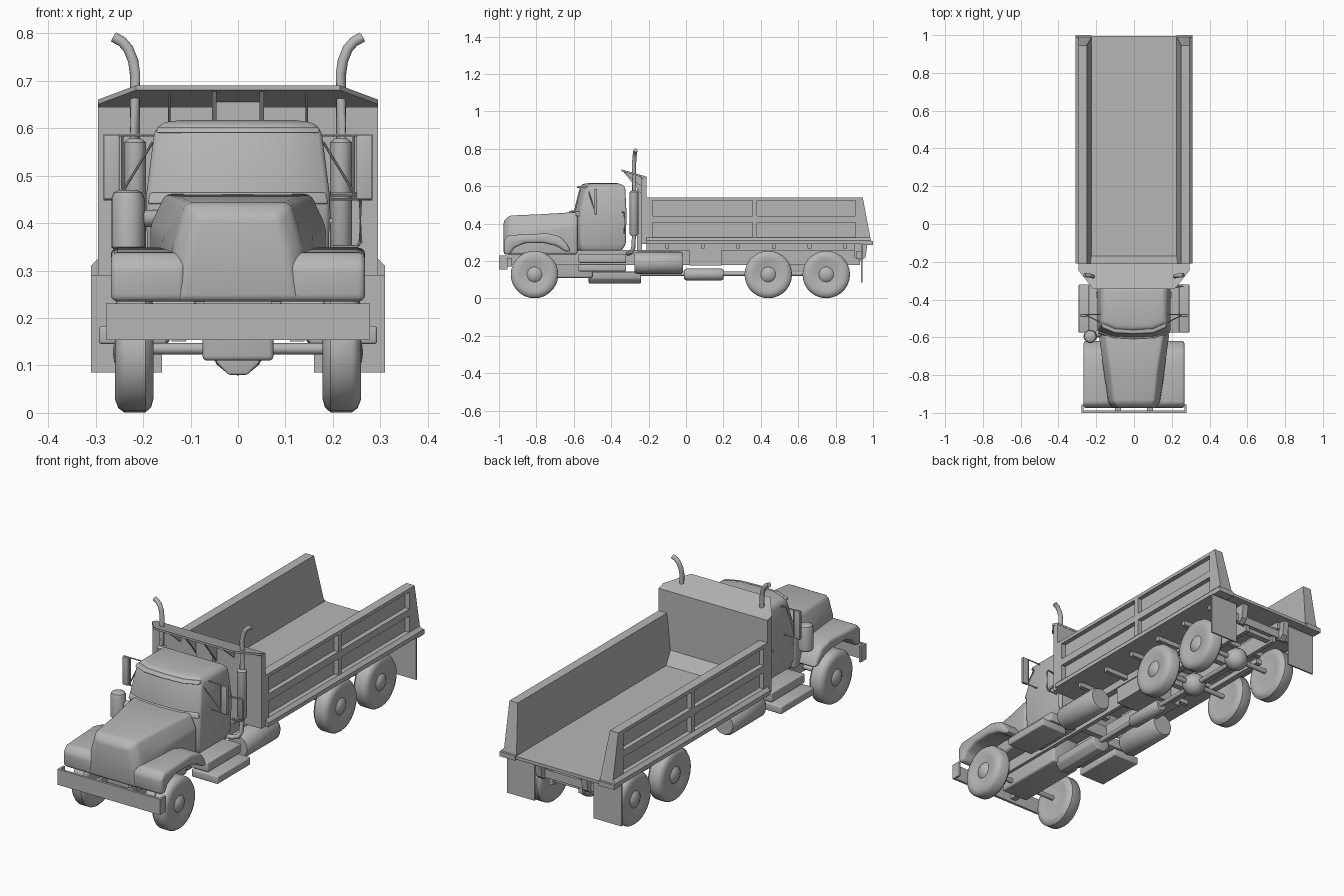
import bpy, bmesh, math
from mathutils import Vector

old = bpy.data.objects.get("Cube")
if old:
    bpy.data.objects.remove(old, do_unlink=True)

GREY = (0.47, 0.47, 0.47, 1)
paint = bpy.data.materials.new("plain grey")
paint.use_nodes = True
paint.diffuse_color = GREY
paint.node_tree.nodes["Principled BSDF"].inputs["Base Color"].default_value = GREY


def loft(name, sections, bevel=0.0, mirror=False, segments=3):
    """Skin matching closed sections, cap the ends, round the creases."""
    bm = bmesh.new()
    rings = [[bm.verts.new(p) for p in s] for s in sections]
    n = len(rings[0])
    for a, b in zip(rings, rings[1:]):
        for i in range(n):
            j = (i + 1) % n
            bm.faces.new((a[i], a[j], b[j], b[i]))
    bm.faces.new(rings[0][::-1])
    bm.faces.new(rings[-1])
    bmesh.ops.recalc_face_normals(bm, faces=bm.faces[:])
    if bevel:
        creases = [e for e in bm.edges if e.calc_face_angle(0) > 0.35]
        bmesh.ops.bevel(bm, geom=creases, offset=bevel, segments=segments,
                        profile=0.5, affect='EDGES', clamp_overlap=True)
    for f in bm.faces:
        f.smooth = True
    for e in bm.edges:
        e.smooth = e.calc_face_angle(0) < math.radians(38)
    mesh = bpy.data.meshes.new(name)
    bm.to_mesh(mesh)
    bm.free()
    mesh.materials.append(paint)
    ob = bpy.data.objects.new(name, mesh)
    bpy.context.collection.objects.link(ob)
    if mirror:
        ob.modifiers.new("both sides", 'MIRROR').use_clip = False
    return ob


def prism(name, profile, x0, x1, **kw):
    """Side profile of (y, z) points extruded across x."""
    return loft(name, [[(x, y, z) for y, z in profile] for x in (x0, x1)], **kw)


def box(name, x0, x1, y0, y1, z0, z1, **kw):
    return prism(name, [(y0, z0), (y1, z0), (y1, z1), (y0, z1)], x0, x1, **kw)


def tube(name, path, radii, sides=16, axis=None, **kw):
    """Round sections along a path, with one radius or one per point."""
    pts = [Vector(p) for p in path]
    if not isinstance(radii, (list, tuple)):
        radii = [radii] * len(pts)
    rings = []
    for i, (p, r) in enumerate(zip(pts, radii)):
        t = Vector(axis) if axis else pts[min(i + 1, len(pts) - 1)] - pts[max(i - 1, 0)]
        q = t.to_track_quat('Z', 'Y')
        rings.append([p + q @ Vector((r * math.cos(a), r * math.sin(a), 0))
                      for a in (math.tau * k / sides for k in range(sides))])
    return loft(name, rings, **kw)


# Wheels, axles and differentials
tyre = [(.178, .03), (.182, .085), (.178, .098), (.183, .116), (.195, .127), (.24, .127),
        (.252, .118), (.259, .1), (.257, .08), (.249, .04), (.254, .034), (.261, .02), (.263, .006)]
for label, y in (("front", -.81), ("middle", .44), ("rear", .75)):
    tube(label + "_wheels", [(x, y, .128) for x, r in tyre], [r for x, r in tyre],
         sides=28, axis=(1, 0, 0), mirror=True)
    tube(label + "_axle", [(-.2, y, .135), (.2, y, .135)], .012)
    if label != "front":
        tube(label + "_differential", [(x * .055, y, .135) for x in (-1, -.8, -.4, 0, .4, .8, 1)],
             [.015, .034, .052, .056, .052, .034, .015])

# Chassis and drive line
box("chassis_rail", .07, .09, -.95, .93, .18, .26, mirror=True)
for i, y in enumerate((-.9, -.3, .3, .6, .9)):
    box("cross_member_%d" % i, -.07, .07, y - .015, y + .015, .19, .25)
tube("drive_shaft", [(0, -.5, .132), (0, .75, .132)], .011)
tube("transfer_case", [(0, -.01, .128), (0, .005, .128), (0, .185, .128), (0, .2, .128)],
     [.025, .033, .033, .025])
box("engine_block", -.075, .075, -.88, -.5, .11, .3, bevel=.01)
loft("gearbox", [[(-.05, y, .14), (-.045, y, .105), (-.02, y, .08), (.02, y, .08),
                  (.045, y, .105), (.05, y, .14)] for y in (-.52, -.24)], bevel=.005)
box("hydraulic_box", -.12, .12, .02, .19, .175, .26)
box("leaf_spring", .11, .14, .42, .77, .15, .175, mirror=True)

# Fuel tanks and cab steps
tube("fuel_tank", [(.19, y, .19) for y in (-.275, -.262, -.03, -.017)],
     [.052, .06, .06, .052], sides=24, mirror=True)
box("upper_step", .09, .24, -.575, -.32, .19, .235, bevel=.004, mirror=True)
box("lower_step", .15, .293, -.575, -.32, .145, .183, bevel=.006, mirror=True)

# Front bumper with returned ends
box("bumper", -.278, .278, -1, -.988, .154, .23)
box("bumper_end", .268, .278, -.99, -.955, .154, .23, mirror=True)
box("bumper_bracket", .07, .1, -.99, -.93, .17, .215, mirror=True)

# Hood and fenders
def hood_ring(y, a, b, c, shoulder, top):
    return [(-a, y, .235), (-b, y, shoulder), (-c, y, top),
            (c, y, top), (b, y, shoulder), (a, y, .235)]

loft("hood", [hood_ring(-.975, .125, .105, .085, .35, .415),
              hood_ring(-.945, .15, .135, .11, .355, .443),
              hood_ring(-.78, .16, .16, .125, .37, .45),
              hood_ring(-.58, .185, .187, .155, .395, .462)], bevel=.014)
prism("fender", [(-.972, .235), (-.975, .31), (-.95, .338), (-.74, .348), (-.67, .33),
                 (-.635, .29), (-.615, .25), (-.645, .25), (-.69, .28), (-.76, .296),
                 (-.86, .296), (-.92, .27), (-.94, .235)],
      .11, .268, bevel=.014, mirror=True)

# Cab with curved windshield, visor and cowl
def cab_ring(z, w, front, back):
    return [(-w, front + .035, z), (-.6 * w, front + .006, z), (0, front, z),
            (.6 * w, front + .006, z), (w, front + .035, z), (w, back, z), (-w, back, z)]

loft("cab", [cab_ring(.255, .18, -.59, -.345), cab_ring(.29, .19, -.6, -.322),
             cab_ring(.455, .194, -.602, -.318), cab_ring(.595, .176, -.568, -.325),
             cab_ring(.612, .158, -.552, -.345), cab_ring(.617, .12, -.52, -.37)], bevel=.01)
loft("sun_visor", [cab_ring(.59, .172, -.585, -.52), cab_ring(.602, .17, -.578, -.52)], bevel=.003)
loft("cowl", [cab_ring(.44, .19, -.615, -.5), cab_ring(.464, .186, -.608, -.5)], bevel=.005)
box("door_handle", .19, .2, -.39, -.36, .4, .41, mirror=True)

# Mirrors and their brackets
box("mirror", .25, .283, -.492, -.476, .45, .585, bevel=.003, mirror=True)
for label, z in (("upper", .585), ("lower", .45)):
    tube(label + "_mirror_arm", [(.17, -.48, z), (.283, -.48, z)], .003, sides=8, mirror=True)
tube("mirror_brace", [(.18, -.52, .57), (.25, -.484, .455)], .003, sides=8, mirror=True)
tube("mirror_post", [(.244, -.484, .45), (.244, -.484, .585)], .003, sides=8, mirror=True)

# Air cleaner, on the right side only
tube("air_cleaner", [(-.232, -.595, z) for z in (.345, .35, .452, .464, .47)],
     [.031, .035, .035, .03, .018], sides=20)
tube("air_intake", [(-.232, -.595, .41), (-.17, -.575, .41)], .018)

# Exhaust stacks
tube("muffler", [(.217, -.278, z) for z in (.335, .345, .57, .578)],
     [.016, .023, .023, .013], mirror=True)
tube("exhaust_pipe", [(.217, -.278, .57), (.217, -.278, .715), (.221, -.276, .742),
                      (.231, -.274, .767), (.244, -.272, .782), (.262, -.27, .792)],
     .011, mirror=True)
tube("exhaust_elbow", [(.217, -.278, .34), (.215, -.282, .27), (.205, -.29, .25),
                       (.18, -.3, .242), (.1, -.31, .24)], .011, mirror=True)
tube("grab_rail", [(.195, -.34, .46), (.25, -.33, .46), (.258, -.33, .45),
                   (.258, -.33, .36), (.25, -.33, .35), (.2, -.33, .35)], .004, sides=8)

# Dump bed: floor, leaning side walls, outer ribs
def rear_y(z):
    return .945 + (.54 - z) * .19

def wall(name, section, front=-.21, rear=None):
    """Bar of (x, z) section whose back end follows the sloping tail."""
    loft(name, [[(x, front, z) for x, z in section],
                [(x, rear or rear_y(z), z) for x, z in section]], mirror=True)

def rib(name, x0, x1, z0, z1):
    wall(name, [(x0, z0), (x1, z0), (x1, z1), (x0, z1)])

box("bed_floor", -.25, .25, -.22, .995, .29, .305)
wall("bed_side", [(.225, .3), (.25, .54), (.272, .54), (.272, .29)])
rib("top_rail", .268, .295, .523, .54)
rib("middle_rail", .268, .295, .405, .44)
wall("bottom_rail", [(.25, .29), (.31, .29), (.31, .31), (.295, .325), (.25, .325)])
box("tail_corner", .225, .31, .95, 1, .285, .308, mirror=True)
box("front_rib", .268, .295, -.21, -.18, .3, .54, mirror=True)
box("centre_rib", .268, .295, .355, .38, .3, .54, mirror=True)
prism("rear_rib", [(.905, .3), (rear_y(.3), .3), (rear_y(.54), .54), (.905, .54)],
      .268, .295, mirror=True)
box("bed_sill", .095, .125, -.21, .94, .255, .292, mirror=True)
for i in range(6):
    y = -.1 + .19 * i
    box("floor_bearer_%d" % i, -.25, .25, y - .01, y + .01, .268, .292)

# Headboard and cab guard
box("headboard", -.295, .295, -.24, -.21, .29, .645)
prism("headboard_foot", [(-.215, .3), (-.215, .37), (-.165, .3)], -.24, .24)
box("headboard_post", -.045, .045, -.262, -.235, .26, .655)
loft("cab_guard", [[(-.295, -.208, z), (.295, -.208, z), (.295, -.245, z + .01),
                    (.215, -.345, z + .04), (-.215, -.345, z + .04), (-.295, -.245, z + .01)]
                   for z in (.64, .65)])
prism("guard_gusset", [(-.24, .6), (-.24, .65), (-.335, .678)], .142, .148, mirror=True)
prism("guard_centre_gusset", [(-.24, .56), (-.24, .65), (-.335, .678)], .045, .055, mirror=True)

# Tail hinges and mud flaps
prism("tail_hinge", [(.9, .29), (.97, .29), (.96, .22), (.935, .2), (.9, .22)],
      .11, .14, mirror=True)
box("tail_beam", -.16, .16, .91, .935, .21, .25)
box("mud_flap", .16, .31, .935, .943, .085, .29, mirror=True)
